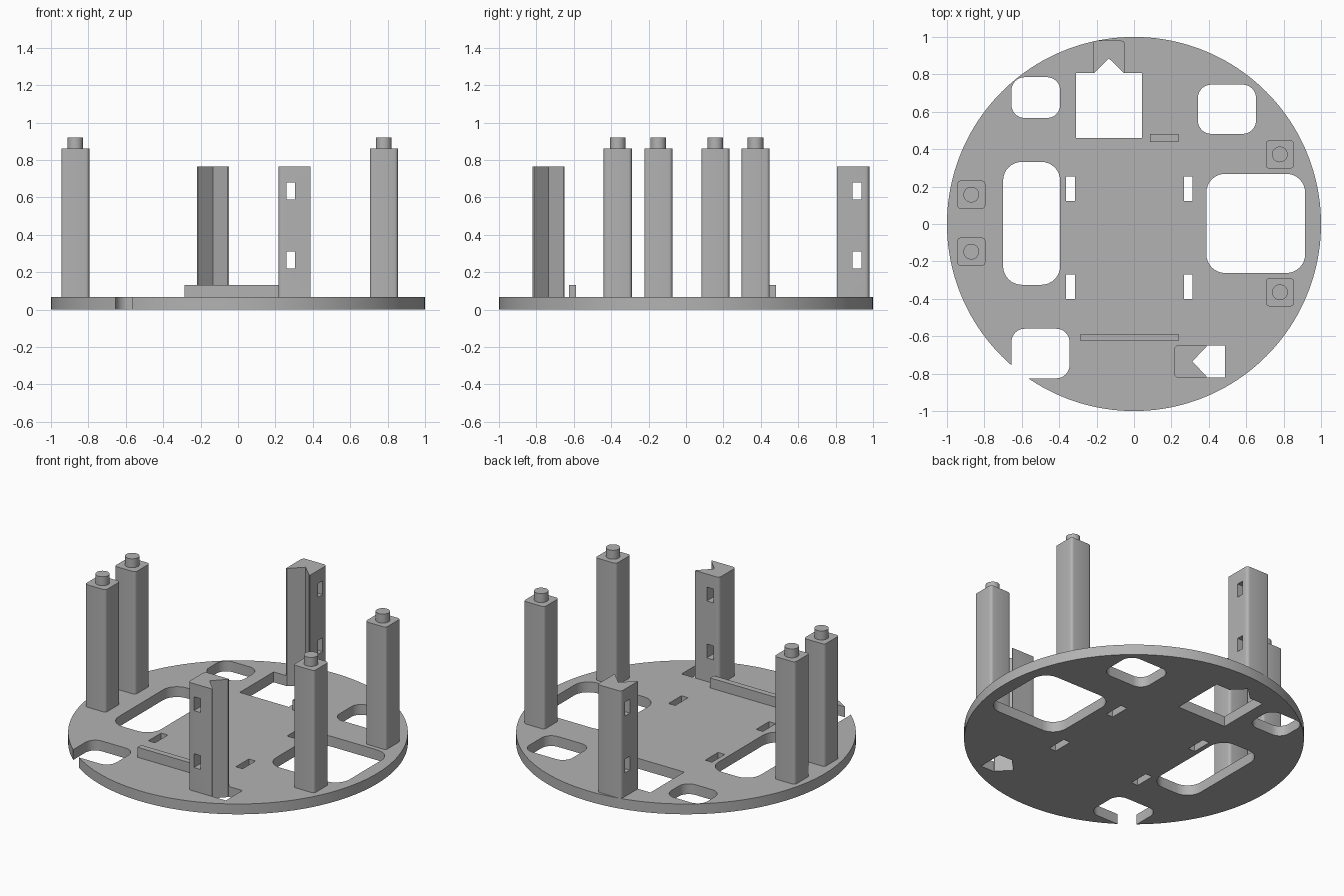
import bpy, bmesh, math
from mathutils import Vector

cube = bpy.data.objects.get("Cube")
if cube:
    bpy.data.objects.remove(cube, do_unlink=True)

grey = bpy.data.materials.new("plain grey")
grey.use_nodes = True
GREY = (0.45, 0.45, 0.45, 1)
grey.diffuse_color = GREY
grey.node_tree.nodes["Principled BSDF"].inputs["Base Color"].default_value = GREY

T = 0.067       # plate thickness
POST_H = 0.765
STAND_H = 0.862


def circle(cx, cy, r, n):
    return [(cx + r * math.cos(2 * math.pi * i / n), cy + r * math.sin(2 * math.pi * i / n)) for i in range(n)]


def rect(x0, x1, y0, y1, r=0.0, steps=8):
    """Counter-clockwise rectangle outline with optional rounded corners."""
    if r == 0:
        return [(x0, y0), (x1, y0), (x1, y1), (x0, y1)]
    corners = [(x1 - r, y1 - r), (x0 + r, y1 - r), (x0 + r, y0 + r), (x1 - r, y0 + r)]
    pts = []
    for k, (cx, cy) in enumerate(corners):
        for i in range(steps + 1):
            a = math.pi / 2 * (k + i / steps)
            pts.append((cx + r * math.cos(a), cy + r * math.sin(a)))
    return pts


def prism(bm, outline, z0, z1):
    face = bm.faces.new([bm.verts.new((x, y, z0)) for x, y in outline])
    ext = bmesh.ops.extrude_face_region(bm, geom=[face])
    for v in ext["geom"]:
        if isinstance(v, bmesh.types.BMVert):
            v.co.z = z1


def make(name, prisms):
    bm = bmesh.new()
    for p in prisms:
        prism(bm, *p)
    bmesh.ops.recalc_face_normals(bm, faces=bm.faces)
    mesh = bpy.data.meshes.new(name)
    bm.to_mesh(mesh)
    bm.free()
    mesh.materials.append(grey)
    ob = bpy.data.objects.new(name, mesh)
    bpy.context.collection.objects.link(ob)
    return ob


def activate(ob):
    bpy.ops.object.select_all(action="DESELECT")
    ob.select_set(True)
    bpy.context.view_layer.objects.active = ob


def smooth(ob):
    activate(ob)
    bpy.ops.object.shade_smooth_by_angle(angle=math.radians(30))


def cut(ob, cutter):
    cutter.hide_render = True
    mod = ob.modifiers.new("cut", "BOOLEAN")
    mod.operation, mod.solver, mod.object = "DIFFERENCE", "EXACT", cutter
    activate(ob)
    bpy.ops.object.modifier_apply(modifier=mod.name)
    bpy.data.objects.remove(cutter, do_unlink=True)


# Round base plate with its openings
plate = make("base_plate", [(circle(0, 0, 1, 160), 0, T)])
openings = [
    rect(-0.655, -0.395, 0.567, 0.785, 0.07),
    rect(0.342, 0.652, 0.482, 0.745, 0.07),
    rect(-0.70, -0.395, -0.325, 0.332, 0.1),
    rect(0.387, 0.915, -0.262, 0.268, 0.1),
    rect(-0.655, -0.345, -0.825, -0.56, 0.07),
    # Openings that run into the notches of the slotted posts
    [(-0.31, 0.46), (0.043, 0.46), (0.043, 0.808), (-0.055, 0.808),
     (-0.134, 0.885), (-0.213, 0.808), (-0.31, 0.808)],
    [(0.388, -0.82), (0.487, -0.82), (0.487, -0.65), (0.388, -0.65),
     (0.388, -0.656), (0.311, -0.735), (0.388, -0.814)],
]
for x in (-0.34, 0.29):
    for y in (0.188, -0.335):
        openings.append(rect(x - 0.024, x + 0.024, y - 0.066, y + 0.066))
cut(plate, make("plate_cutter", [(o, -0.1, T + 0.1) for o in openings]))
smooth(plate)


# Square standoffs with a round peg on top
for name, x, y in (("left_front", 0.78, -0.365), ("left_back", 0.78, 0.372),
                   ("right_front", -0.87, -0.148), ("right_back", -0.87, 0.157)):
    smooth(make(name + "_standoff", [(rect(x - 0.075, x + 0.075, y - 0.075, y + 0.075, 0.018, 4), T, STAND_H)]))
    smooth(make(name + "_peg", [(circle(x, y, 0.042, 32), STAND_H, 0.92)]))


# Slotted posts: V notch along local +x, two windows running through local y
def slotted_post(name, x, y, angle):
    h, r = 0.086, 0.02
    # rounded corners only on the side away from the notch
    body = [p for p in rect(-h, h, -h, h, r, 4) if p[0] < 0]
    body += [(h, -h), (h, -0.079), (0.009, 0), (h, 0.079), (h, h)]
    post = make(name, [(body, T, POST_H)])
    windows = [(rect(-0.044, 0.003, -0.2, 0.2), z - 0.045, z + 0.045) for z in (0.265, 0.635)]
    cut(post, make(name + "_cutter", windows))
    post.location = Vector((x, y, 0))
    post.rotation_euler.z = angle
    smooth(post)


slotted_post("front_slotted_post", 0.302, -0.735, 0)
slotted_post("back_slotted_post", -0.134, 0.894, -math.pi / 2)

# Low ridges on the plate
make("front_ridge", [(rect(-0.285, 0.237, -0.625, -0.587), T, 0.132)])
make("back_ridge", [(rect(0.085, 0.237, 0.438, 0.48), T, 0.132)])
